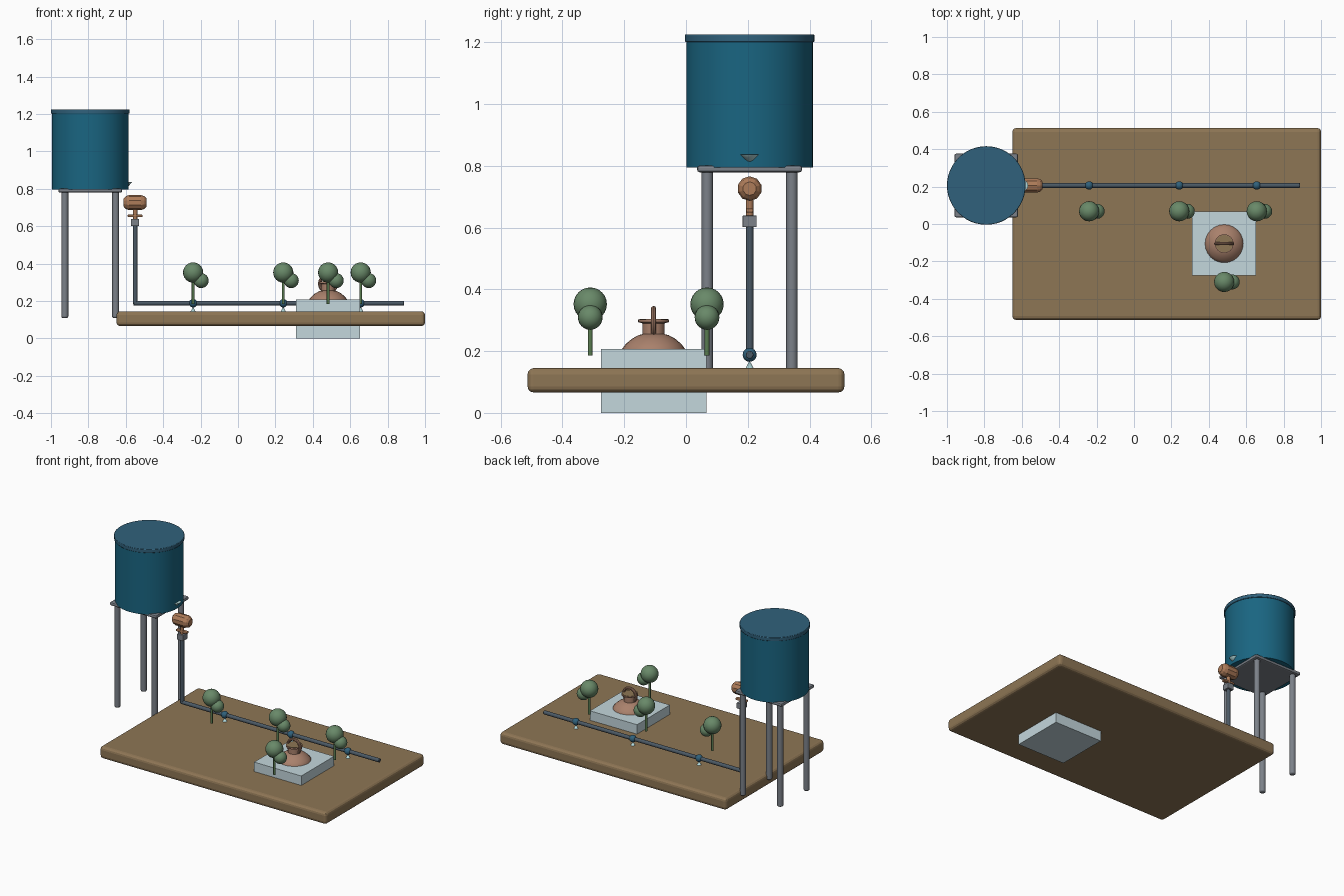
import bpy, math
from math import pi, cos, sin
from mathutils import Matrix

if "Cube" in bpy.data.objects:
    bpy.data.objects.remove(bpy.data.objects["Cube"])


def colour(name, rgb):
    m = bpy.data.materials.new(name)
    m.diffuse_color = (*rgb, 1)
    m.use_nodes = True
    m.node_tree.nodes["Principled BSDF"].inputs["Base Color"].default_value = m.diffuse_color
    return m


SOIL = colour("soil", (0.27, 0.18, 0.09))
BLUE = colour("tank_blue", (0.01, 0.13, 0.22))
LID = colour("lid_blue", (0.03, 0.12, 0.2))
STEEL = colour("steel", (0.2, 0.22, 0.25))
PIPE = colour("pipe_dark", (0.07, 0.1, 0.13))
RUST = colour("valve_orange", (0.42, 0.2, 0.1))
CLAY = colour("clay", (0.4, 0.22, 0.15))
GREEN = colour("leaf_green", (0.14, 0.25, 0.14))
STEM = colour("stem_green", (0.1, 0.2, 0.08))
WATER = colour("water", (0.45, 0.7, 0.72))
GLASS = colour("pale_block", (0.55, 0.68, 0.72))


def finish(name, mat, smooth=True):
    o = bpy.context.object
    o.name = name
    o.data.materials.append(mat)
    if smooth:
        bpy.ops.object.shade_smooth_by_angle(angle=math.radians(35))
    return o


def bevel(o, width, segments):
    b = o.modifiers.new("bevel", 'BEVEL')
    b.width, b.segments = width, segments


def box(name, mat, lo, hi, r=0, seg=2):
    bpy.ops.mesh.primitive_cube_add(size=1, location=[(a + b) / 2 for a, b in zip(lo, hi)])
    o = bpy.context.object
    o.data.transform(Matrix.Diagonal([b - a for a, b in zip(lo, hi)] + [1]))
    if r:
        bevel(o, r, seg)
    return finish(name, mat, False)


def rod(name, mat, loc, r, length, rot=(0, 0, 0), sides=24, r2=None, bev=0):
    bpy.ops.mesh.primitive_cone_add(vertices=sides, radius1=r, radius2=r if r2 is None else r2,
                                    depth=length, location=loc, rotation=rot)
    if bev:
        bevel(bpy.context.object, bev, 2)
    return finish(name, mat)


def ball(name, mat, loc, r):
    bpy.ops.mesh.primitive_uv_sphere_add(segments=20, ring_count=12, radius=r, location=loc)
    return finish(name, mat)


def lathe(name, mat, loc, profile, sides, rot=(0, 0, 0), smooth=True):
    verts = [(r * cos(2 * pi * i / sides), r * sin(2 * pi * i / sides), z)
             for r, z in profile for i in range(sides)]
    faces = [(k * sides + i, k * sides + (i + 1) % sides,
              (k + 1) * sides + (i + 1) % sides, (k + 1) * sides + i)
             for k in range(len(profile) - 1) for i in range(sides)]
    n = len(verts)
    faces += [tuple(range(sides))[::-1], tuple(range(n - sides, n))]
    me = bpy.data.meshes.new(name)
    me.from_pydata(verts, [], faces)
    o = bpy.data.objects.new(name, me)
    bpy.context.collection.objects.link(o)
    o.location, o.rotation_euler = loc, rot
    bpy.ops.object.select_all(action='DESELECT')
    o.select_set(True)
    bpy.context.view_layer.objects.active = o
    return finish(name, mat, smooth)


# Ground slab and the pale block set into it
box("soil_bed", SOIL, (-0.65, -0.513, 0.066), (1, 0.513, 0.145), 0.02, 3)
box("pale_block", GLASS, (0.31, -0.275, 0), (0.653, 0.066, 0.207))

# Water tank on its stand
TX, TY = -0.79, 0.206
rod("tank", BLUE, (TX, TY, 0.998), 0.205, 0.406, sides=48)
rod("tank_lid", LID, (TX, TY, 1.213), 0.21, 0.024, sides=48, bev=0.003)
box("stand_platform", STEEL, (TX - 0.17, TY - 0.17, 0.779), (TX + 0.17, TY + 0.17, 0.801), 0.008)
for sx in (-1, 1):
    for sy in (-1, 1):
        rod("stand_leg", STEEL, (TX + sx * 0.136, TY + sy * 0.137, 0.449), 0.0185, 0.68,
            sides=16, bev=0.007)
rod("tank_outlet_splash", WATER, (-0.597, TY, 0.818), 0.0, 0.036, r2=0.031)

# Valve: faceted body, stem, handle and collar
VX = -0.55
lathe("valve_body", RUST, (VX, TY, 0.726),
      [(0.022, -0.061), (0.034, -0.05), (0.04, -0.032), (0.04, 0.032), (0.034, 0.05), (0.022, 0.061)],
      10, (0, pi / 2, 0), False)
rod("valve_stem", RUST, (VX, TY, 0.665), 0.012, 0.07, sides=12)
box("valve_handle", RUST, (VX - 0.04, TY - 0.012, 0.648), (VX + 0.04, TY + 0.012, 0.662), 0.005)
box("valve_collar", STEEL, (VX - 0.022, TY - 0.023, 0.601), (VX + 0.022, TY + 0.023, 0.639), 0.003)

# Pipes
rod("down_pipe", PIPE, (VX, TY, 0.4), 0.0125, 0.43, sides=16)
rod("drip_pipe", PIPE, (0.165, TY, 0.188), 0.0125, 1.446, (0, pi / 2, 0), sides=16, bev=0.003)

# Emitters with drops below
XS = (-0.24, 0.242, 0.656)
for x in XS:
    ball("emitter", LID, (x, TY, 0.188), 0.0225)
    rod("water_drop", WATER, (x, TY, 0.154), 0.016, 0.03, r2=0.0, sides=16)

# Plants
for x, y in [(x, 0.068) for x in XS] + [(0.482, -0.31)]:
    rod("plant_stem", STEM, (x, y, 0.25), 0.0075, 0.13, sides=12)
    ball("plant_crown", GREEN, (x, y, 0.352), 0.054)
    ball("plant_side_leaf", GREEN, (x + 0.043, y, 0.309), 0.04)

# Clay pot with lid and ring handle
P = (0.482, -0.105)
lathe("clay_pot", CLAY, (*P, 0),
      [(0.104, 0.195), (0.103, 0.206), (0.09, 0.223), (0.07, 0.24), (0.048, 0.252), (0.036, 0.255),
       (0.036, 0.29), (0.05, 0.294), (0.05, 0.302)], 24)
rod("pot_lid", SOIL, (*P, 0.301), 0.046, 0.006)
bpy.ops.mesh.primitive_torus_add(location=(*P, 0.292), rotation=(pi / 2, 0, 0), major_radius=0.045,
                                 minor_radius=0.009, major_segments=28, minor_segments=10)
finish("pot_ring_handle", CLAY)
